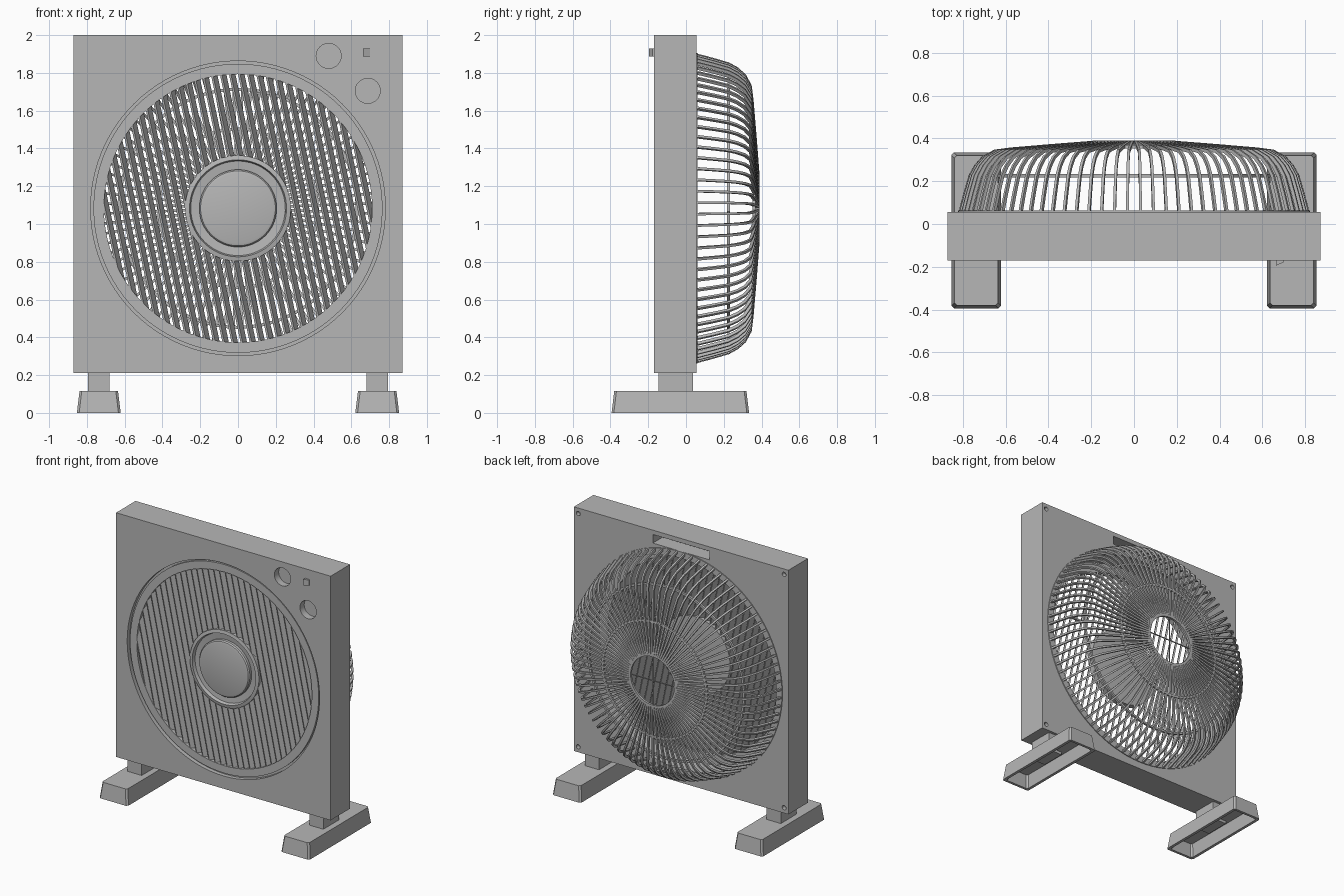
import bpy, bmesh, math
from mathutils import Matrix, Vector

if "Cube" in bpy.data.objects:
    bpy.data.objects.remove(bpy.data.objects["Cube"], do_unlink=True)

CZ = 1.083                      # height of the fan axis
FRONT, BACK = -0.17, 0.056      # casing faces

grey = bpy.data.materials.new("grey_plastic")
grey.use_nodes = True
colour = (0.47, 0.47, 0.47, 1)
grey.diffuse_color = colour
grey.node_tree.nodes["Principled BSDF"].inputs["Base Color"].default_value = colour


def finish(name, bm, smooth=False):
    bmesh.ops.remove_doubles(bm, verts=bm.verts, dist=1e-5)
    bmesh.ops.recalc_face_normals(bm, faces=bm.faces)
    mesh = bpy.data.meshes.new(name)
    bm.to_mesh(mesh)
    bm.free()
    mesh.materials.append(grey)
    ob = bpy.data.objects.new(name, mesh)
    bpy.context.collection.objects.link(ob)
    if smooth:
        bpy.ops.object.select_all(action='DESELECT')
        ob.select_set(True)
        bpy.context.view_layer.objects.active = ob
        bpy.ops.object.shade_smooth_by_angle(angle=math.radians(35))
    return ob


def add_box(bm, lo, hi, matrix=Matrix()):
    lo, hi = Vector(lo), Vector(hi)
    size = Matrix.Diagonal((*(hi - lo), 1))
    bmesh.ops.create_cube(bm, size=1, matrix=matrix @ Matrix.Translation((lo + hi) / 2) @ size)


def add_rod(bm, x, z, r, y0, y1, n):
    m = Matrix.Translation((x, (y0 + y1) / 2, z)) @ Matrix.Rotation(math.pi / 2, 4, 'X')
    bmesh.ops.create_cone(bm, cap_ends=True, segments=n, radius1=r, radius2=r,
                          depth=y1 - y0, matrix=m)


def add_lathe(bm, profile, n=96):
    """Spin a closed (radius, y) outline about the fan axis."""
    rings = []
    for i in range(n):
        a = 2 * math.pi * i / n
        rings.append([bm.verts.new((r * math.sin(a), y, CZ + r * math.cos(a))) for r, y in profile])
    m = len(profile)
    for i in range(n):
        a, b = rings[i], rings[(i + 1) % n]
        for j in range(m):
            k = (j + 1) % m
            if profile[j][0] == 0 and profile[k][0] == 0:
                continue
            if profile[j][0] == 0:
                bm.faces.new((a[j], a[k], b[k]))
            elif profile[k][0] == 0:
                bm.faces.new((a[j], a[k], b[j]))
            else:
                bm.faces.new((a[j], a[k], b[k], b[j]))


def add_hoop(bm, r, y, w=0.016):
    h = w / 2
    add_lathe(bm, [(r - h, y - h), (r + h, y - h), (r + h, y + h), (r - h, y + h)])


# Casing with fan opening, knob recesses, rear grip and screw holes
bm = bmesh.new()
add_box(bm, (-0.87, FRONT, 0.21), (0.87, BACK, 2.0))
casing = finish("casing", bm)
bm = bmesh.new()
add_rod(bm, 0, CZ, 0.78, -0.5, 0.5, 96)
for x, z in ((0.48, 1.89), (0.687, 1.705)):
    add_rod(bm, x, z, 0.066, -0.3, FRONT + 0.05, 40)
for x in (-0.835, 0.835):
    for z in (0.25, 1.96):
        add_rod(bm, x, z, 0.016, BACK - 0.03, 0.2, 16)
add_box(bm, (-0.23, BACK - 0.11, 1.905), (0.23, 0.2, 1.968))
cutter = finish("casing_cutter", bm)
cutter.hide_render = True
mod = casing.modifiers.new("openings", 'BOOLEAN')
mod.object, mod.operation, mod.solver = cutter, 'DIFFERENCE', 'EXACT'
bpy.ops.object.select_all(action='DESELECT')
casing.select_set(True)
bpy.context.view_layer.objects.active = casing
bpy.ops.object.modifier_apply(modifier=mod.name)
bpy.data.objects.remove(cutter, do_unlink=True)
bpy.ops.object.shade_smooth_by_angle(angle=math.radians(30))

# Slide switch: small wedge
bm = bmesh.new()
add_box(bm, (0.663, -0.195, 1.888), (0.70, FRONT + 0.01, 1.93))
for v in bm.verts:
    if v.co.y < FRONT and v.co.x > 0.69:
        v.co.y = -0.178
finish("switch", bm)

# Front louvre rim, with a shallow groove against the casing
bm = bmesh.new()
add_lathe(bm, [(0.71, -0.158), (0.765, -0.158), (0.765, -0.14), (0.781, -0.14),
               (0.781, -0.11), (0.71, -0.11)])
finish("louvre_rim", bm, True)

# Hub: stepped ring around a recessed, rounded cap
bm = bmesh.new()
add_lathe(bm, [(0, -0.168), (0.185, -0.168), (0.198, -0.164), (0.205, -0.155), (0.205, -0.135),
               (0.25, -0.14), (0.257, -0.163), (0.28, -0.158), (0.28, -0.11), (0, -0.11)], 72)
finish("hub", bm, True)

# Slanted louvres, each one interrupted by the hub
bm = bmesh.new()
PITCH, COUNT = 0.047, 30
lean = Matrix.Translation((0, -0.135, CZ)) @ Matrix.Rotation(math.radians(-12), 4, 'Y')
for i in range(COUNT):
    d = (i - (COUNT - 1) / 2) * PITCH
    end = math.sqrt(0.725 ** 2 - d * d)
    start = math.sqrt(0.265 ** 2 - d * d) if abs(d) < 0.265 else 0
    spans = [(start, end), (-end, -start)] if start else [(-end, end)]
    m = lean @ Matrix.Translation((d, 0, 0)) @ Matrix.Rotation(math.radians(-30), 4, 'Z')
    for z0, z1 in spans:
        add_box(bm, (-0.006, -0.023, z0), (0.006, 0.023, z1), m)
finish("louvres", bm)

# Rear guard ribs: one bent strip repeated around the axis
PATH = [(0.815, 0.045), (0.79, 0.14), (0.765, 0.225), (0.74, 0.27), (0.705, 0.31),
        (0.65, 0.34), (0.57, 0.35), (0.38, 0.366), (0.185, 0.381)]
RIBS, HALF_W, HALF_D = 84, 0.0065, 0.008
bm = bmesh.new()
pts = [Vector(p) for p in PATH]
for i in range(RIBS):
    rot = Matrix.Translation((0, 0, CZ)) @ Matrix.Rotation(2 * math.pi * (i + 0.5) / RIBS, 4, 'Y')
    sections = []
    for j, p in enumerate(pts):
        t = (pts[min(j + 1, len(pts) - 1)] - pts[max(j - 1, 0)]).normalized()
        n = Vector((t.y, -t.x)) * HALF_D
        sections.append([bm.verts.new(rot @ Vector((w * HALF_W, p.y + s * n.y, p.x + s * n.x)))
                         for w, s in ((-1, -1), (1, -1), (1, 1), (-1, 1))])
    for a, b in zip(sections, sections[1:]):
        for k in range(4):
            bm.faces.new((a[k], a[(k + 1) % 4], b[(k + 1) % 4], b[k]))
    bm.faces.new(sections[0])
    bm.faces.new(sections[-1])
finish("rear_guard_ribs", bm, True)

# Rear guard hoops, with thin cross wires over the centre
bm = bmesh.new()
add_hoop(bm, 0.185, 0.381)
add_hoop(bm, 0.42, 0.36)
add_hoop(bm, 0.63, 0.225)
add_lathe(bm, [(0.775, 0.04), (0.822, 0.04), (0.822, 0.062), (0.775, 0.062)])
for i in range(4):
    m = Matrix.Translation((0, 0, CZ)) @ Matrix.Rotation(math.pi / 2 * i + math.pi / RIBS, 4, 'Y')
    add_box(bm, (-0.006, 0.219, 0.63), (0.006, 0.231, 0.765), m)
for i in range(2):
    m = Matrix.Translation((0, 0, CZ)) @ Matrix.Rotation(math.pi / 2 * i, 4, 'Y')
    add_box(bm, (-0.003, 0.378, -0.185), (0.003, 0.384, 0.185), m)
finish("rear_guard_hoops", bm, True)

# Feet: tapered shells open underneath, each with a post up to the casing
for side, label in ((1, "left"), (-1, "right")):
    x = 0.737 * side
    bm = bmesh.new()
    loops = []
    for hx, y0, y1, z in ((0.082, -0.36, 0.30, 0.095), (0.095, -0.375, 0.315, 0.0),
                          (0.116, -0.394, 0.334, 0.0), (0.102, -0.38, 0.32, 0.115)):
        c = 0.012
        loops.append([bm.verts.new((x + px, py, z)) for px, py in (
            (-hx + c, y0), (hx - c, y0), (hx, y0 + c), (hx, y1 - c),
            (hx - c, y1), (-hx + c, y1), (-hx, y1 - c), (-hx, y0 + c))])
    for a, b in zip(loops, loops[1:]):
        for k in range(8):
            bm.faces.new((a[k], a[(k + 1) % 8], b[(k + 1) % 8], b[k]))
    bm.faces.new(loops[0])
    bm.faces.new(loops[-1])
    finish(label + "_foot", bm)
    bm = bmesh.new()
    add_box(bm, (x - 0.057, -0.145, 0.075), (x + 0.057, 0.036, 0.215))
    finish(label + "_post", bm)
